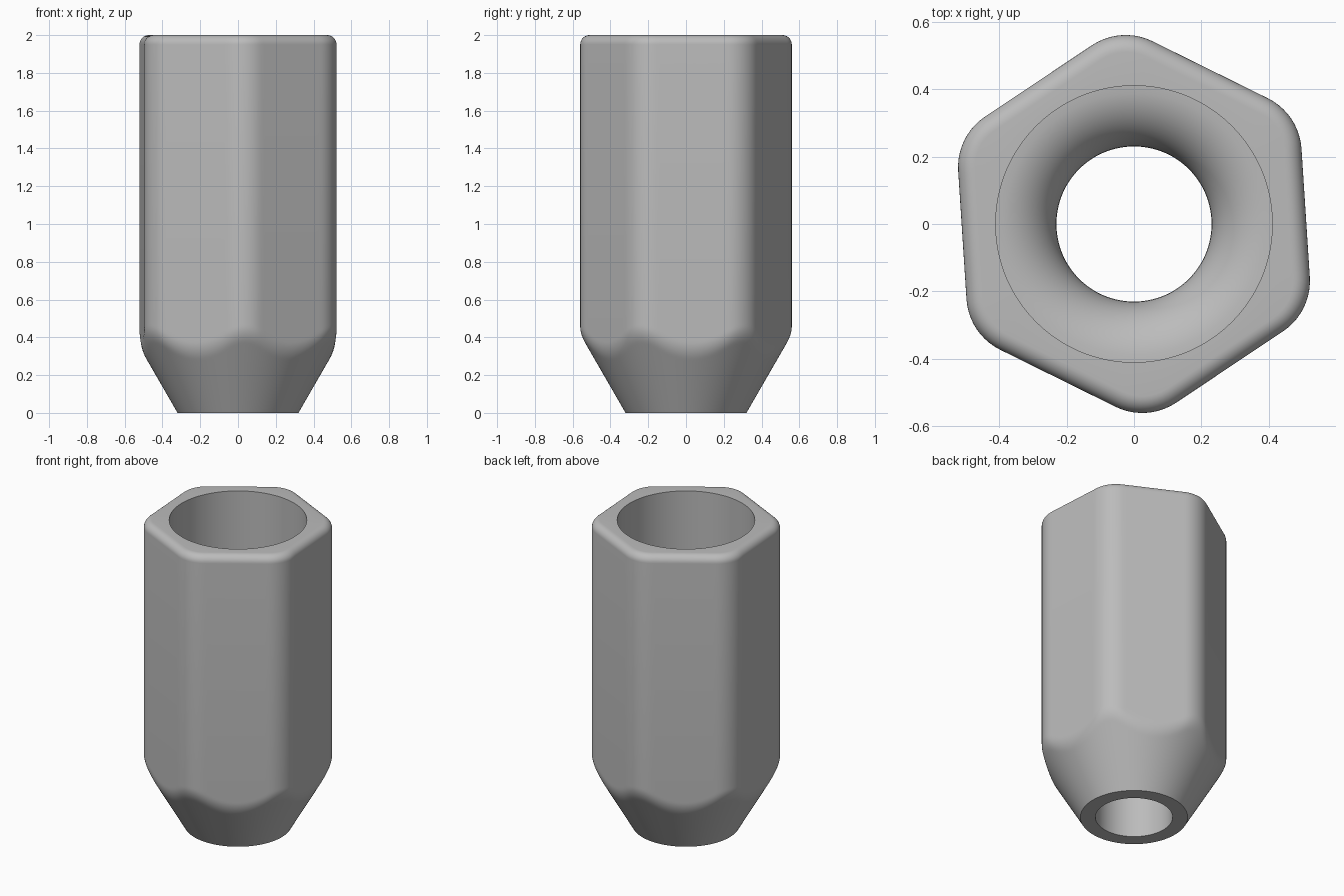
import bpy, bmesh
from math import sin, cos, tan, pi, radians, sqrt, atan

cube = bpy.data.objects.get("Cube")
if cube:
    bpy.data.objects.remove(cube, do_unlink=True)

APOTHEM, CORNER, TURN = 0.51, 0.18, radians(3.7)   # rounded hexagon
HEIGHT, FILLET = 2.0, 0.05
BASE, SLOPE, BLEND = 0.32, tan(radians(30)), 0.026  # conical seat
BORE, SOCKET, SHOULDER = 0.23, 0.41, 1.0            # stepped hole
COLUMNS = 192


def hexagon(angle, inset=0.0):
    """Distance from the axis to a rounded hexagon."""
    a, r = APOTHEM - inset, CORNER - inset
    off = abs((angle - TURN + pi / 6) % (pi / 3) - pi / 6)
    if off < atan((a - r) * tan(pi / 6) / a):
        return a / cos(off)
    centre, d = (a - r) / cos(pi / 6), pi / 6 - off
    return centre * cos(d) + sqrt(r * r - (centre * sin(d)) ** 2)


def body(angle, z):
    """Hexagon softly blended into the cone below it."""
    flat, cone = hexagon(angle), BASE + SLOPE * z
    h = max(BLEND - abs(flat - cone), 0) / BLEND
    return min(flat, cone) - h * h * BLEND / 4


# Rings run up the outside, over the rim and down the hole
rings = []
low, high, steps = 0.24, 0.50, 26
for z in [0.0] + [low + (high - low) * i / steps for i in range(steps + 1)]:
    rings.append((z, lambda t, z=z: body(t, z)))
for i in range(9):
    s = i / 8 * pi / 2
    rings.append((HEIGHT - FILLET + FILLET * sin(s),
                  lambda t, d=FILLET * (1 - cos(s)): hexagon(t, d)))
rings.append((HEIGHT, lambda t: SOCKET))
for i in range(13):
    s = i / 12 * pi / 2
    step = SOCKET - BORE
    rings.append((SHOULDER - step * (1 - cos(s)),
                  lambda t, r=SOCKET - step * sin(s): r))
rings.append((0.0, lambda t: BORE))

bm = bmesh.new()
angles = [2 * pi * i / COLUMNS for i in range(COLUMNS)]
loops = [[bm.verts.new((f(t) * cos(t), f(t) * sin(t), z)) for t in angles]
         for z, f in rings]
for k, lower in enumerate(loops):
    upper = loops[(k + 1) % len(loops)]
    for i in range(COLUMNS):
        j = (i + 1) % COLUMNS
        bm.faces.new((lower[i], lower[j], upper[j], upper[i]))
bmesh.ops.recalc_face_normals(bm, faces=bm.faces)
mesh = bpy.data.meshes.new("hex_nut_body")
bm.to_mesh(mesh)
bm.free()

# Plain grey metal
grey = bpy.data.materials.new("grey")
grey.use_nodes = True
colour = (0.5, 0.5, 0.5, 1)
grey.diffuse_color = colour
grey.node_tree.nodes["Principled BSDF"].inputs["Base Color"].default_value = colour
mesh.materials.append(grey)

nut = bpy.data.objects.new("hex_nut_body", mesh)
bpy.context.collection.objects.link(nut)
bpy.ops.object.select_all(action='DESELECT')
nut.select_set(True)
bpy.context.view_layer.objects.active = nut
bpy.ops.object.shade_smooth_by_angle(angle=radians(28))
